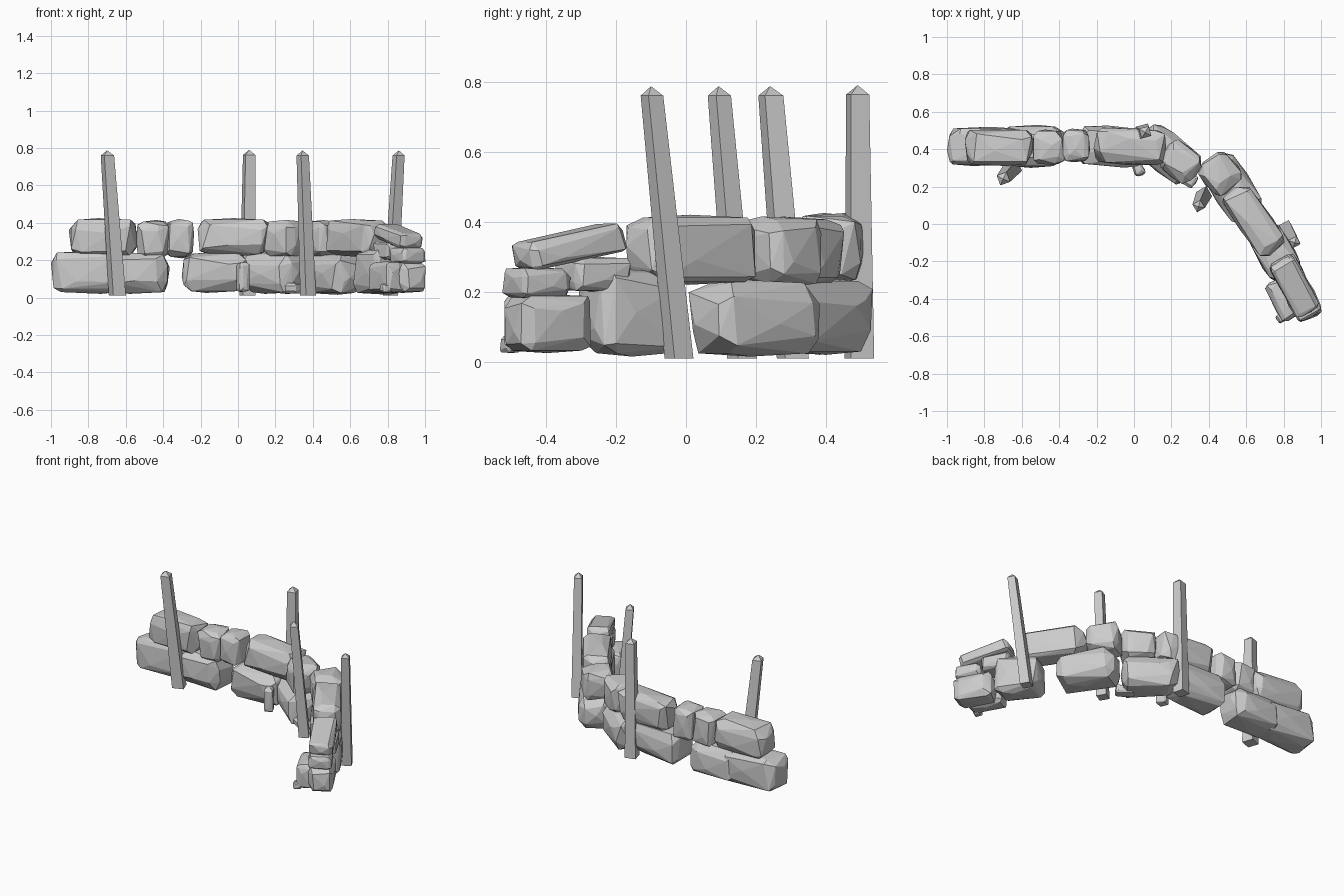
import bpy, bmesh, random
from math import radians
from mathutils import Vector, Matrix, Euler

if "Cube" in bpy.data.objects:
    bpy.data.objects.remove(bpy.data.objects["Cube"])

random.seed(7)


def finish(bm, name):
    bmesh.ops.recalc_face_normals(bm, faces=bm.faces[:])
    me = bpy.data.meshes.new(name)
    bm.to_mesh(me)
    bm.free()
    bpy.context.collection.objects.link(bpy.data.objects.new(name, me))


def stone(name, centre, size, yaw=0, pitch=0):
    """Chipped block: hull of chamfered corners plus slightly bulging faces."""
    half = Vector(size) / 2
    chip = min(size) * 0.22
    body = half * 0.95
    pts = []
    for sx in (-1, 1):
        for sy in (-1, 1):
            for sz in (-1, 1):
                for axis in range(3):
                    p = Vector((sx * body.x, sy * body.y, sz * body.z))
                    for k in range(3):
                        pull = 0.08 if k == axis else random.uniform(0.4, 1.4)
                        p[k] -= chip * pull * (1 if p[k] > 0 else -1)
                    pts.append(p)
    # off-centre bulge on each face
    for axis in range(3):
        for s in (-1, 1):
            p = Vector([random.uniform(-0.45, 0.45) * h for h in half])
            p[axis] = s * half[axis]
            pts.append(p)
    m = Matrix.Translation(centre) @ Euler((0, radians(pitch), radians(yaw))).to_matrix().to_4x4()
    bm = bmesh.new()
    for p in pts:
        bm.verts.new(m @ p)
    bmesh.ops.convex_hull(bm, input=bm.verts[:])
    loose = [v for v in bm.verts if not v.link_faces]
    bmesh.ops.delete(bm, geom=loose, context='VERTS')
    bmesh.ops.dissolve_limit(bm, angle_limit=radians(4), verts=bm.verts[:], edges=bm.edges[:])
    finish(bm, name)


def post(name, base, top, width, yaw):
    """Four-sided leaning stake with a pyramid tip."""
    base, top = Vector(base), Vector(top)
    bm = bmesh.new()
    rings = []
    for c, w in ((base, width * 1.15), (base.lerp(top, 0.965), width * 0.9)):
        ring = []
        for sx, sy in ((-1, -1), (1, -1), (1, 1), (-1, 1)):
            off = Vector((sx * w / 2, sy * w / 2, 0))
            off.rotate(Euler((0, 0, radians(yaw))))
            ring.append(bm.verts.new(c + off))
        rings.append(ring)
    tip = bm.verts.new(top)
    bm.faces.new(rings[0])
    for i in range(4):
        j = (i + 1) % 4
        bm.faces.new((rings[0][i], rings[0][j], rings[1][j], rings[1][i]))
        bm.faces.new((rings[1][i], rings[1][j], tip))
    finish(bm, name)


# lower course, following the bend
lower = [
    ((-0.8, 0.415, 0.135), (0.4, 0.21, 0.23), 0, 0),
    ((-0.535, 0.415, 0.13), (0.34, 0.23, 0.22), 0, 0),
    ((-0.12, 0.415, 0.135), (0.36, 0.22, 0.22), -3, 0),
    ((0.185, 0.37, 0.13), (0.35, 0.22, 0.22), -38, 0),
    ((0.52, 0.2, 0.125), (0.38, 0.22, 0.22), -57, 0),
    ((0.755, -0.155, 0.14), (0.29, 0.2, 0.25), -60, 0),
    ((0.795, -0.405, 0.11), (0.23, 0.12, 0.17), -62, 0),
    ((0.895, -0.395, 0.11), (0.25, 0.16, 0.17), -62, 0),
]
# upper course
upper = [
    ((-0.72, 0.41, 0.32), (0.37, 0.2, 0.21), 0, 0),
    ((-0.455, 0.41, 0.31), (0.18, 0.19, 0.21), 0, 0),
    ((-0.31, 0.42, 0.315), (0.15, 0.18, 0.21), 0, 0),
    ((-0.02, 0.415, 0.325), (0.39, 0.2, 0.2), -3, 0),
    ((0.25, 0.33, 0.315), (0.22, 0.19, 0.2), -38, 0),
    ((0.46, 0.27, 0.315), (0.21, 0.2, 0.2), -50, 0),
    ((0.64, 0.02, 0.32), (0.41, 0.18, 0.2), -55, 0),
]
# tumbled stack at the end
stack = [
    ((0.905, -0.425, 0.225), (0.17, 0.15, 0.09), -60, 0),
    ((0.825, -0.265, 0.25), (0.19, 0.16, 0.1), -62, 0),
    ((0.86, -0.335, 0.328), (0.33, 0.15, 0.09), -61, 11),
]
# loose wedges at the foot
wedges = [
    ((0.025, 0.29, 0.11), (0.06, 0.07, 0.16), 25, 0),
    ((0.28, 0.25, 0.05), (0.12, 0.08, 0.06), -35, 0),
    ((0.79, -0.5, 0.05), (0.06, 0.05, 0.05), 30, 0),
]
for label, course in (("lower_stone", lower), ("upper_stone", upper),
                      ("stack_stone", stack), ("foot_wedge", wedges)):
    for i, (c, s, yaw, pitch) in enumerate(course):
        stone(f"{label}_{i + 1}", c, s, yaw, pitch)

# leaning stakes
posts = [
    ((-0.645, 0.305, 0.01), (-0.70, 0.24, 0.787), 0.062, 20),
    ((0.05, 0.495, 0.01), (0.06, 0.49, 0.79), 0.06, 15),
    ((0.375, 0.16, 0.01), (0.345, 0.093, 0.787), 0.054, 30),
    ((0.815, -0.02, 0.01), (0.86, -0.1, 0.787), 0.053, 28),
]
for i, (b, t, w, yaw) in enumerate(posts):
    post(f"stake_{i + 1}", b, t, w, yaw)
